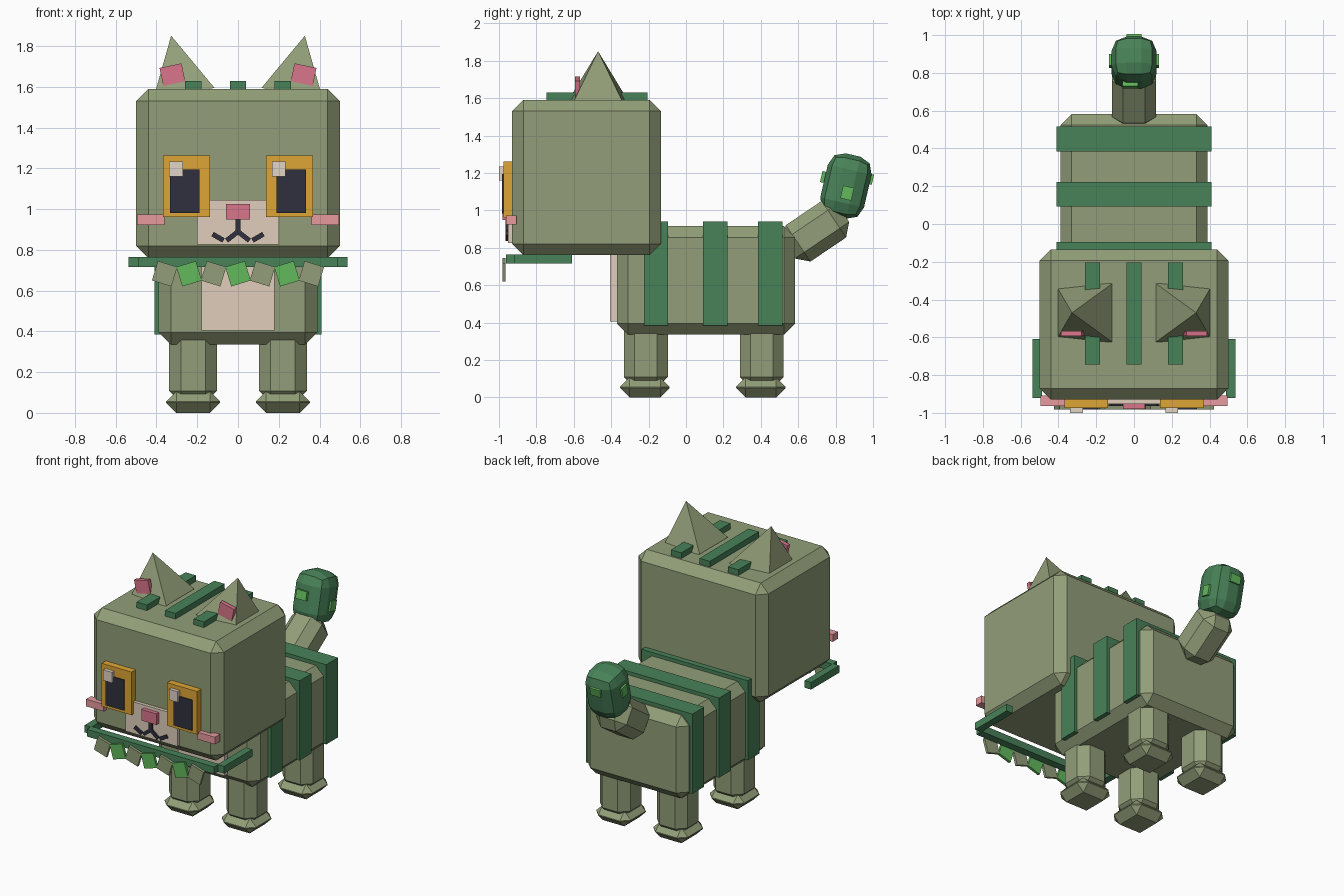
import bpy, bmesh, math
from mathutils import Matrix, Vector

if "Cube" in bpy.data.objects:
    bpy.data.objects.remove(bpy.data.objects["Cube"])


def material(name, r, g, b):
    m = bpy.data.materials.new(name)
    lin = [((c / 255 + 0.055) / 1.055) ** 2.4 for c in (r, g, b)]
    m.diffuse_color = (*lin, 1)
    m.use_nodes = True
    m.node_tree.nodes["Principled BSDF"].inputs["Base Color"].default_value = m.diffuse_color
    return m


OLIVE = material("olive_fur", 146, 158, 120)
GREEN = material("dark_green", 72, 130, 88)
LEAF = material("bright_leaf", 98, 184, 92)
GOLD = material("gold_iris", 222, 166, 54)
PINK = material("rose_pink", 218, 118, 140)
BLUSH = material("blush_pink", 236, 158, 162)
CREAM = material("cream", 224, 206, 188)
SHINE = material("eye_shine", 226, 213, 198)
DARK = material("near_black", 48, 48, 62)


def finish(name, bm, matrix, mat):
    bmesh.ops.recalc_face_normals(bm, faces=bm.faces)
    mesh = bpy.data.meshes.new(name)
    bm.to_mesh(mesh)
    bm.free()
    mesh.materials.append(mat)
    ob = bpy.data.objects.new(name, mesh)
    ob.matrix_world = matrix
    bpy.context.collection.objects.link(ob)
    return ob


def box(name, centre, size, mat, bevel=0, segments=1, axis='X', angle=0):
    bm = bmesh.new()
    bmesh.ops.create_cube(bm, size=1)
    bmesh.ops.scale(bm, vec=size, verts=bm.verts)
    if bevel:
        bmesh.ops.bevel(bm, geom=list(bm.edges), offset=bevel, segments=segments,
                        profile=0.5, affect='EDGES', clamp_overlap=True)
    mtx = Matrix.Translation(centre) @ Matrix.Rotation(math.radians(angle), 4, axis)
    return finish(name, bm, mtx, mat)


def span(name, x, y, z, mat, bevel=0):
    """Box given by its limits on each axis."""
    lims = (x, y, z)
    return box(name, [(a + b) / 2 for a, b in lims], [b - a for a, b in lims], mat, bevel)


# Body, chest patch and stripes
span("body", (-.39, .39), (-.37, .583), (.335, .915), OLIVE, .06)
span("chest_patch", (-.18, .18), (-.405, -.35), (.405, .77), CREAM)
for y in (-.16, .157, .45):
    span("body_stripe", (-.41, .41), (y - .065, y + .065), (.385, .94), GREEN)

# Legs and feet
for sx in (-1, 1):
    for y in (-.215, .405):
        box("leg", (sx * .22, y, .245), (.235, .235, .39), OLIVE, .058)
        box("foot", (sx * .22, y - .005, .053), (.265, .265, .106), OLIVE, .05)

# Head with crown stripes
span("head", (-.5, .5), (-.93, -.134), (.76, 1.59), OLIVE, .06)
for x in (-.22, 0, .22):
    span("crown_stripe", (x - .04, x + .04), (-.745, -.205), (1.56, 1.63), GREEN)

# Ears: outward-leaning pyramids with inner plates
for sx in (-1, 1):
    bm = bmesh.new()
    bmesh.ops.create_cone(bm, cap_ends=True, segments=4, radius1=.155 * math.sqrt(2),
                          radius2=0, depth=.294,
                          matrix=Matrix.Translation((0, 0, .147)) @ Matrix.Rotation(math.pi / 4, 4, 'Z'))
    bmesh.ops.remove_doubles(bm, verts=bm.verts, dist=1e-4)
    lean = Matrix.Rotation(math.radians(12 * sx), 4, 'Y')
    finish("ear", bm, Matrix.Translation((sx * .267, -.47, 1.563)) @ lean, OLIVE)
    box("inner_ear", (sx * .322, -.58, 1.66), (.11, .028, .09), PINK, axis='Y', angle=12 * sx)

# Eyes: iris, pupil and shine (shine sits on the same side in both eyes)
for sx in (-1, 1):
    box("iris", (sx * .2525, -.945, 1.112), (.231, .06, .3), GOLD)
    box("pupil", (sx * .262, -.965, 1.088), (.144, .036, .212), DARK)
    box("eye_shine", (sx * .2525 - .052, -.98, 1.197), (.067, .04, .074), SHINE)
    box("cheek", (sx * .428, -.935, .948), (.135, .055, .05), BLUSH)

# Muzzle, nose and mouth
span("muzzle", (-.2, .2), (-.953, -.9), (.826, 1.046), CREAM)
span("nose", (-.058, .058), (-.98, -.93), (.948, 1.025), PINK)
span("mouth_stem", (-.012, .012), (-.965, -.94), (.875, .95), DARK)
for sx in (-1, 1):
    box("mouth_inner", (sx * .03, -.952, .866), (.066, .024, .024), DARK, axis='Y', angle=38 * sx)
    box("mouth_outer", (sx * .098, -.952, .862), (.062, .024, .024), DARK, axis='Y', angle=-30 * sx)

# Collar: front bar, side bars and hanging leaves
span("collar_front", (-.49, .49), (-.963, -.91), (.715, .765), GREEN)
for sx in (-1, 1):
    box("collar_side", (sx * .512, -.765, .74), (.05, .31, .05), GREEN)
for i in range(7):
    box("collar_leaf", ((i - 3) * .12, -.973, .683), (.1, .018, .1),
        LEAF if i % 2 else OLIVE, axis='Y', angle=-17 if i % 2 else 17)

# Tail: lower segment and rounded green tip
box("tail_base", (0, .695, .888), (.235, .235, .35), OLIVE, .06, axis='X', angle=-56)
tip = Vector((0, .855, 1.13))
lean = Matrix.Rotation(math.radians(-13), 4, 'X')
box("tail_tip", tip, (.24, .24, .34), GREEN, .08, 2, axis='X', angle=-13)

# Small leaf plates around the tail tip: offset in the tip's own frame
for x, y, z, sx, sy, sz in ((.122, .015, -.035, .022, .06, .07), (-.122, .0, .03, .022, .06, .07),
                            (.0, .118, .065, .08, .03, .055), (-.02, -.125, .02, .08, .03, .06)):
    box("tail_leaf", tip + lean @ Vector((x, y, z)), (sx, sy, sz), LEAF, axis='X', angle=-13)
